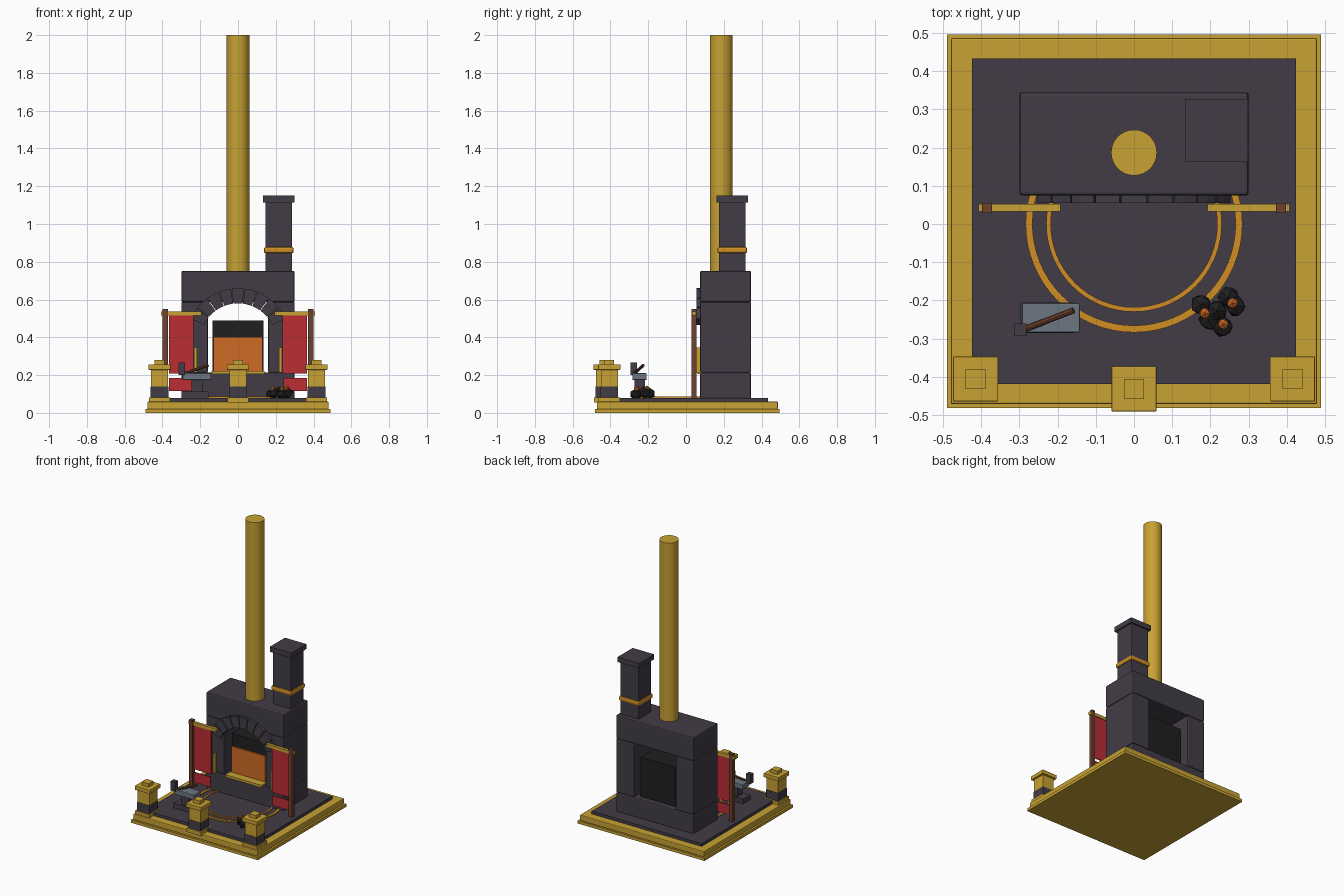
import bpy, bmesh, math, random
from mathutils import Vector

if "Cube" in bpy.data.objects:
    bpy.data.objects.remove(bpy.data.objects["Cube"])

random.seed(4)


def mat(name, rgb):
    m = bpy.data.materials.new(name)
    m.diffuse_color = (*rgb, 1)
    m.use_nodes = True
    m.node_tree.nodes["Principled BSDF"].inputs["Base Color"].default_value = m.diffuse_color
    return m


GOLD = mat("gold", (0.58, 0.36, 0.033))
STONE = mat("dark_stone", (0.055, 0.046, 0.062))
RUNE = mat("amber", (0.64, 0.27, 0.018))
GLOW = mat("fire_orange", (0.62, 0.145, 0.018))
RED = mat("red_cloth", (0.50, 0.027, 0.033))
WOOD = mat("brown_wood", (0.15, 0.052, 0.025))
STEEL = mat("steel", (0.15, 0.18, 0.22))
BLACK = mat("soot", (0.014, 0.014, 0.014))


def finish(name, bm, m):
    bmesh.ops.recalc_face_normals(bm, faces=bm.faces)
    me = bpy.data.meshes.new(name)
    bm.to_mesh(me)
    bm.free()
    me.materials.append(m)
    ob = bpy.data.objects.new(name, me)
    bpy.context.collection.objects.link(ob)
    return ob


def box(name, x, y, z, m, bevel=0.0):
    """Box from three (low, high) ranges."""
    bm = bmesh.new()
    bmesh.ops.create_cube(bm, size=1)
    for v in bm.verts:
        v.co = [(a + b) / 2 + c * (b - a) for (a, b), c in zip((x, y, z), v.co)]
    ob = finish(name, bm, m)
    if bevel:
        mod = ob.modifiers.new("bevel", "BEVEL")
        mod.width, mod.segments = bevel, 2
    return ob


def block(name, cx, cy, w, z, m, bevel=0.0):
    h = w / 2
    return box(name, (cx - h, cx + h), (cy - h, cy + h), z, m, bevel)


def rod(name, a, b, r, m, sides):
    a, b = Vector(a), Vector(b)
    bm = bmesh.new()
    bmesh.ops.create_cone(bm, cap_ends=True, segments=sides, radius1=r, radius2=r, depth=(b - a).length)
    ob = finish(name, bm, m)
    ob.location = (a + b) / 2
    ob.rotation_mode = "QUATERNION"
    ob.rotation_quaternion = (b - a).to_track_quat("Z", "Y")
    return ob


def smooth(ob):
    bpy.ops.object.select_all(action="DESELECT")
    bpy.context.view_layer.objects.active = ob
    ob.select_set(True)
    bpy.ops.object.shade_smooth_by_angle(angle=math.radians(35))


def lump(name, loc, r, m, jitter):
    bm = bmesh.new()
    bmesh.ops.create_icosphere(bm, subdivisions=1, radius=r)
    for v in bm.verts:
        v.co *= 1 + random.uniform(-jitter, jitter)
    finish(name, bm, m).location = loc


# Platform
box("platform_lip", (-0.49, 0.49), (-0.482, 0.496), (0, 0.02), GOLD)
box("platform", (-0.48, 0.48), (-0.472, 0.487), (0.02, 0.06), GOLD, 0.005)
box("floor", (-0.425, 0.425), (-0.419, 0.434), (0.055, 0.08), STONE)

# Furnace masonry
Y = (0.075, 0.345)
box("furnace_base", (-0.3, 0.3), Y, (0.075, 0.213), STONE, 0.008)
box("furnace_lintel", (-0.3, 0.3), Y, (0.587, 0.752), STONE, 0.008)
for s, side in ((-1, "left"), (1, "right")):
    box("furnace_pier_" + side, sorted((s * 0.16, s * 0.3)), Y, (0.213, 0.587), STONE, 0.006)
    box("opening_strip_" + side, sorted((s * 0.218, s * 0.232)), (0.055, 0.078), (0.213, 0.345), GOLD)

# Fire chamber
box("fire_chamber", (-0.135, 0.135), (0.125, 0.31), (0.21, 0.488), BLACK)
box("fire", (-0.13, 0.13), (0.115, 0.126), (0.213, 0.402), GLOW)
box("hearth_sill", (-0.14, 0.14), (0.06, 0.115), (0.205, 0.222), GOLD)

# Arch stones around the opening
COUNT, START, END = 9, math.radians(25), math.radians(155)
step = (END - START) / COUNT
for i in range(COUNT):
    bm = bmesh.new()
    a0, a1 = START + i * step + 0.008, START + (i + 1) * step - 0.008
    ring = [(r * math.cos(a), 0.055, 0.38 + r * math.sin(a))
            for r, a in ((0.2, a0), (0.28, a0), (0.28, (a0 + a1) / 2), (0.28, a1), (0.2, a1), (0.2, (a0 + a1) / 2))]
    face = bm.faces.new([bm.verts.new(p) for p in ring])
    geo = bmesh.ops.extrude_face_region(bm, geom=[face])["geom"]
    bmesh.ops.translate(bm, vec=(0, 0.04, 0), verts=[g for g in geo if isinstance(g, bmesh.types.BMVert)])
    finish(f"arch_stone_{i}", bm, STONE)

# Tall pipe and square chimney
smooth(rod("tall_pipe", (0, 0.187, 0.74), (0, 0.187, 2.0), 0.06, GOLD, 32))
CX, CY = 0.216, 0.245
block("chimney", CX, CY, 0.142, (0.745, 1.12), STONE, 0.004)
block("chimney_cap", CX, CY, 0.166, (1.115, 1.15), STONE)
block("chimney_band", CX, CY, 0.158, (0.845, 0.878), RUNE, 0.01)

# Floor rings
for name, r, w in (("outer_ring", 0.275, 0.009), ("inner_ring", 0.224, 0.006)):
    bm = bmesh.new()
    N = 64
    loops = []
    for i in range(N):
        a = math.tau * i / N
        loops.append([bm.verts.new((q * math.cos(a), q * math.sin(a), z))
                      for q, z in ((r - w, 0.078), (r - w, 0.086), (r + w, 0.086), (r + w, 0.078))])
    for i in range(N):
        p, q = loops[i], loops[(i + 1) % N]
        for k in range(4):
            bm.faces.new((p[k], q[k], q[k - 3], p[k - 3]))
    smooth(finish(name, bm, RUNE))

# Pedestals along the front
for name, x, y in (("left", -0.415, -0.406), ("middle", 0, -0.432), ("right", 0.415, -0.406)):
    block("pedestal_foot_" + name, x, y, 0.112, (0.055, 0.082), GOLD)
    block("pedestal_plinth_" + name, x, y, 0.094, (0.08, 0.14), STONE)
    block("pedestal_shaft_" + name, x, y, 0.09, (0.138, 0.232), GOLD)
    block("pedestal_cap_" + name, x, y, 0.118, (0.228, 0.256), GOLD, 0.003)
    block("pedestal_knob_" + name, x, y, 0.052, (0.255, 0.28), GOLD)

# Banners
for s, side in ((-1, "left"), (1, "right")):
    block("banner_pole_" + side, s * 0.385, 0.042, 0.027, (0.075, 0.55), WOOD)
    box("banner_bar_" + side, sorted((s * 0.192, s * 0.407)), (0.033, 0.053), (0.515, 0.537), GOLD)
    box("banner_cloth_" + side, sorted((s * 0.235, s * 0.365)), (0.038, 0.046), (0.208, 0.516), RED)
    box("banner_tail_" + side, sorted((s * 0.24, s * 0.365)), (0.038, 0.046), (0.117, 0.186), RED)

# Anvil
box("anvil_base", (-0.298, -0.157), (-0.285, -0.205), (0.08, 0.113), STONE)
box("anvil_waist", (-0.247, -0.187), (-0.272, -0.217), (0.11, 0.178), STONE)
box("anvil_top", (-0.293, -0.142), (-0.284, -0.208), (0.175, 0.21), STEEL, 0.003)

# Hammer lying on the anvil
rod("hammer_handle", (-0.29, -0.277, 0.206), (-0.158, -0.226, 0.252), 0.008, WOOD, 8)
block("hammer_head", -0.298, -0.277, 0.033, (0.2, 0.266), STONE)

# Coal pile with embers
coals = ((0.175, -0.21, 0.1), (0.247, -0.192, 0.102), (0.266, -0.216, 0.104), (0.231, -0.268, 0.1),
         (0.195, -0.25, 0.103), (0.218, -0.228, 0.112))
for i, c in enumerate(coals):
    lump(f"coal_{i}", c, 0.029, BLACK, 0.12)
for i, c in enumerate(((0.258, -0.207, 0.128), (0.185, -0.234, 0.126), (0.234, -0.262, 0.126))):
    lump(f"ember_{i}", c, 0.016, GLOW, 0.05)
